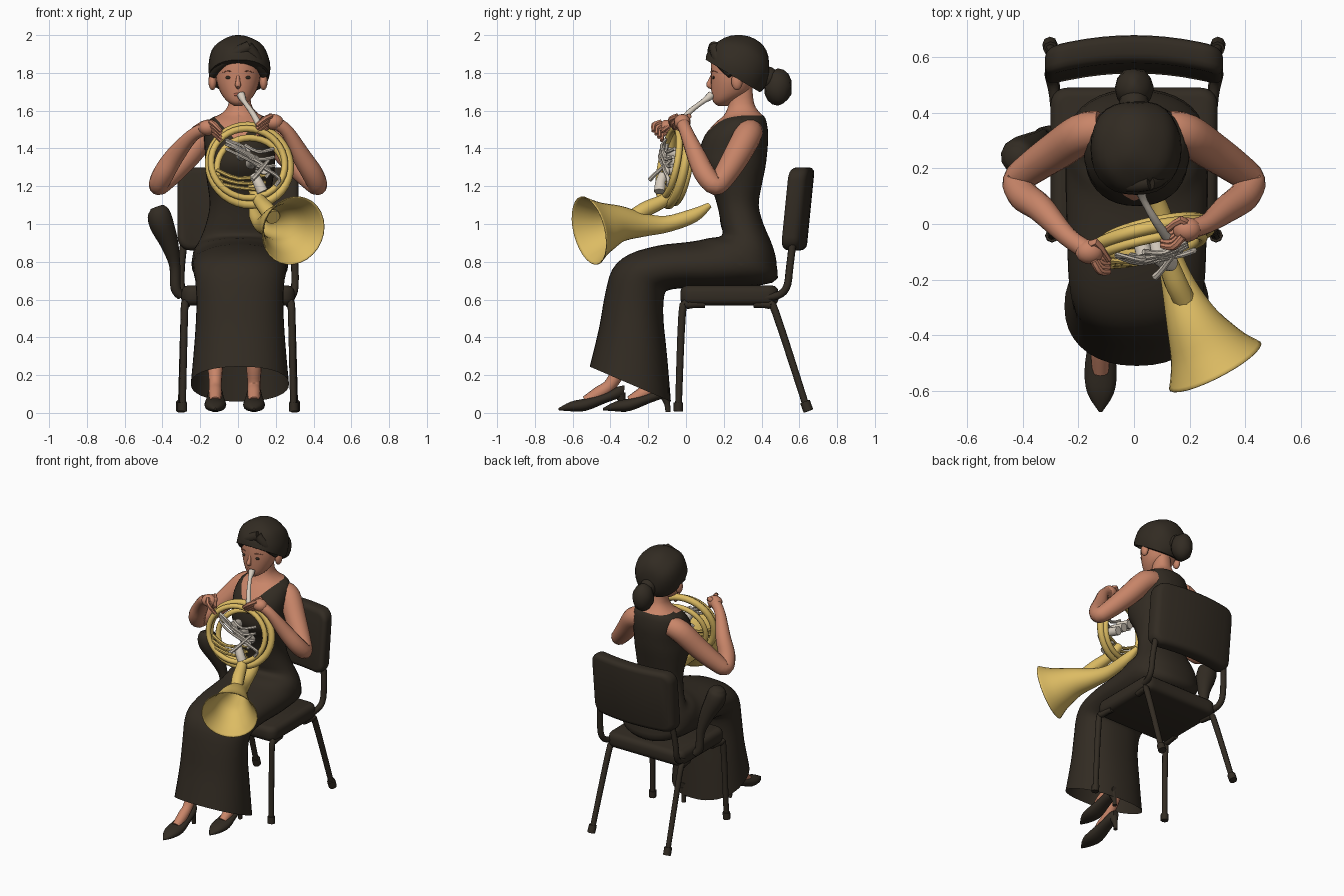
import bpy, bmesh, math
from mathutils import Vector, Matrix

if "Cube" in bpy.data.objects:
    bpy.data.objects.remove(bpy.data.objects["Cube"])

def mat(name, c):
    m = bpy.data.materials.new(name)
    m.diffuse_color = (*c, 1)
    m.use_nodes = True
    m.node_tree.nodes["Principled BSDF"].inputs["Base Color"].default_value = m.diffuse_color
    return m

DARK = mat("dark_brown", (0.032, 0.0245, 0.0165))
SKIN = mat("skin", (0.58, 0.235, 0.14))
GOLD = mat("brass", (0.72, 0.5, 0.125))
SILVER = mat("silver", (0.68, 0.61, 0.52))
LIP = mat("lips", (0.43, 0.13, 0.085))
BROW = mat("brow_brown", (0.24, 0.085, 0.05))

def finish(name, bm, m, angle=50):
    bmesh.ops.recalc_face_normals(bm, faces=bm.faces)
    me = bpy.data.meshes.new(name)
    bm.to_mesh(me)
    bm.free()
    ob = bpy.data.objects.new(name, me)
    bpy.context.collection.objects.link(ob)
    me.materials.append(m)
    bpy.ops.object.select_all(action='DESELECT')
    ob.select_set(True)
    bpy.context.view_layer.objects.active = ob
    bpy.ops.object.shade_smooth_by_angle(angle=math.radians(angle))
    return ob

def spline(pts, n):
    """Catmull-Rom through tuples of any length."""
    out = []
    for i in range(len(pts) - 1):
        a, b, c, d = pts[max(i-1, 0)], pts[i], pts[i+1], pts[min(i+2, len(pts)-1)]
        for k in range(n):
            t = k / n
            out.append(tuple(0.5*(2*q + (r-p)*t + (2*p-5*q+4*r-s)*t*t + (3*q-p-3*r+s)*t**3)
                             for p, q, r, s in zip(a, b, c, d)))
    return out + [tuple(pts[-1])]

def skin_rings(name, rings, m, caps=(True, True), closed=False, cuts=()):
    bm = bmesh.new()
    vs = [[bm.verts.new(p) for p in r] for r in rings]
    pairs = list(zip(vs, vs[1:])) + ([(vs[-1], vs[0])] if closed else [])
    for a, b in pairs:
        for i in range(len(a)):
            j = (i + 1) % len(a)
            bm.faces.new((a[i], a[j], b[j], b[i]))
    if not closed:
        for r, c in zip((vs[0], vs[-1]), caps):
            if c:
                bm.faces.new(r)
    for co, no in cuts:
        bmesh.ops.bisect_plane(bm, geom=bm.verts[:] + bm.edges[:] + bm.faces[:], plane_co=co, plane_no=no)
    return finish(name, bm, m)

def sweep(name, pts, m, n=4, sides=10, caps=(True, True), closed=False):
    """Round tube along (x, y, z, radius) points."""
    p = pts if closed else spline(pts, n)
    pos = [Vector(q[:3]) for q in p]
    rings, u, last = [], None, None
    for i, q in enumerate(pos):
        nxt = pos[(i+1) % len(pos)] if closed else pos[min(i+1, len(pos)-1)]
        prv = pos[i-1] if closed else pos[max(i-1, 0)]
        t = (nxt - prv).normalized()
        u = t.orthogonal().normalized() if u is None else last.rotation_difference(t) @ u
        last, v, r = t, t.cross(u), max(p[i][3], 0.002)
        rings.append([q + r*(math.cos(a)*u + math.sin(a)*v)
                      for a in (2*math.pi*k/sides for k in range(sides))])
    return skin_rings(name, rings, m, caps, closed)

def loft(name, prof, m, cx=0, n=3, sides=24, caps=(True, True), e=0.9, cuts=()):
    """Oval rings given as (front y, front z, back y, back z, half width)."""
    rings = []
    for fy, fz, by, bz, hw in spline(prof, n):
        ring = []
        for k in range(sides):
            a = 2*math.pi*k/sides
            c, s = (math.copysign(abs(f)**e, f) for f in (math.cos(a), math.sin(a)))
            ring.append((cx + hw*c, (fy+by)/2 + s*(fy-by)/2, (fz+bz)/2 + s*(fz-bz)/2))
        rings.append(ring)
    return skin_rings(name, rings, m, caps, cuts=cuts)

def ball(name, c, r, m, cut=None, seg=20, e=1, wave=0):
    bm = bmesh.new()
    bmesh.ops.create_uvsphere(bm, u_segments=seg, v_segments=seg*2//3, radius=1)
    for v in bm.verts:
        w = 1 + wave*math.sin(5*v.co.x + 2)*math.cos(6*v.co.z + 3*v.co.y)
        v.co = [c[i] + r[i]*w*math.copysign(abs(v.co[i])**e, v.co[i]) for i in range(3)]
    if cut:
        g = bm.verts[:] + bm.edges[:] + bm.faces[:]
        res = bmesh.ops.bisect_plane(bm, geom=g, plane_co=cut[0], plane_no=cut[1], clear_outer=True)
        bmesh.ops.holes_fill(bm, edges=[x for x in res["geom_cut"] if isinstance(x, bmesh.types.BMEdge)])
    return finish(name, bm, m)

def slab(name, size, c, corner, axis, bev, m, bend=None):
    """Board with round corners about one axis, soft rims and optional bend."""
    bm = bmesh.new()
    bmesh.ops.create_cube(bm, size=1, matrix=Matrix.Translation(c) @ Matrix.Diagonal((*size, 1)))
    along = [e for e in bm.edges if abs((e.verts[0].co - e.verts[1].co).normalized()[axis]) > .9]
    bmesh.ops.bevel(bm, geom=along, offset=corner, segments=5, affect='EDGES', profile=0.5)
    rim = [e for e in bm.edges if e.calc_face_angle(0) > 1.2]
    bmesh.ops.bevel(bm, geom=rim, offset=bev, segments=3, affect='EDGES', profile=0.5)
    for k in range(-4, 5):
        bmesh.ops.bisect_plane(bm, geom=bm.verts[:] + bm.edges[:] + bm.faces[:],
                               plane_co=(k*size[0]/11, 0, 0), plane_no=(1, 0, 0))
    if bend:
        for v in bm.verts:
            v.co.y += bend(v.co)
    return finish(name, bm, m)

# Body and long dress in one loft, from neck over the lap to the open hem
body = loft("dress_body", [
    (.235, 1.72, .35, 1.74, .055), (.225, 1.63, .36, 1.64, .06), (.2, 1.575, .39, 1.59, .10),
    (.16, 1.54, .42, 1.56, .165), (.1, 1.47, .435, 1.48, .19), (.07, 1.38, .43, 1.38, .185),
    (.07, 1.3, .42, 1.3, .185), (.13, 1.2, .4, 1.2, .17), (.165, 1.1, .385, 1.1, .16),
    (.185, 1.0, .41, 1.0, .18), (.19, .94, .46, .88, .215), (.12, .925, .48, .78, .245),
    (.05, .91, .46, .69, .255), (-.03, .9, .2, .66, .255), (-.15, .885, 0, .66, .25),
    (-.3, .84, -.09, .65, .245), (-.39, .76, -.115, .62, .235), (-.43, .62, -.12, .5, .23),
    (-.46, .45, -.1, .3, .24), (-.51, .245, -.08, .06, .26)], DARK, cx=.01, sides=36, caps=(True, False),
    cuts=[((0, 0, 1.43), (-1.1, 0, 1)), ((0, 0, 1.43), (1.1, 0, 1)), ((0, 0, 1.575), (0, 0, 1)), ((0, .29, 0), (0, 1, 0))])
body.data.materials.append(SKIN)
for f in body.data.polygons:
    x, y, z = f.center
    if z > 1.575 or (y < .29 and z > 1.43 + abs(x) * 1.1):
        f.material_index = 1

# Head, face, hair
loft("head", [(.17, 1.625, .22, 1.625, .02), (.145, 1.645, .28, 1.66, .06), (.135, 1.69, .34, 1.7, .092),
              (.132, 1.76, .37, 1.76, .115), (.132, 1.83, .4, 1.83, .12), (.145, 1.9, .39, 1.9, .11),
              (.2, 1.95, .35, 1.95, .06)], SKIN, e=1)
sweep("nose", [(0, .14, 1.79, .008), (0, .128, 1.755, .012), (0, .122, 1.735, .016), (0, .14, 1.72, .008)], SKIN, 2, 8)
ball("lips", (0, .138, 1.685), (.026, .008, .009), LIP, seg=10)
for s in (-1, 1):
    ball("eye", (s*.05, .146, 1.775), (.018, .007, .009), DARK, seg=10)
    sweep("eyebrow", [(s*.025, .139, 1.802, .004), (s*.05, .145, 1.81, .004), (s*.08, .168, 1.802, .003)], BROW, 2, 6)
    ball("ear", (s*.135, .27, 1.755), (.022, .03, .047), SKIN, seg=12)
ball("hair", (.006, .272, 1.825), (.163, .172, .172), DARK, ((0, .1, 1.872), (0, -.6, -1)), 28, .9, .025)
sweep("hair_fringe", [(.06, .15, 1.94, .03), (-.02, .145, 1.9, .032), (-.09, .18, 1.85, .032), (-.135, .24, 1.79, .022)], DARK)
sweep("hair_side", [(.05, .15, 1.94, .03), (.1, .175, 1.87, .032), (.138, .24, 1.79, .022)], DARK)
ball("hair_bun", (0, .487, 1.725), (.07, .075, .095), DARK, seg=12, wave=.05)
ball("bun_base", (0, .43, 1.775), (.055, .06, .06), DARK, seg=12)

# Arms and hands
def arm(s, wrist, palm, tip):
    sweep("arm", [(s*.12, .34, 1.49, .068), (s*.185, .325, 1.465, .074), (s*.275, .265, 1.355, .07),
                  (s*.37, .2, 1.25, .06), (s*.42, .155, 1.205, .053), (s*.395, .1, 1.265, .056),
                  (s*.335, .055, 1.36, .05), (*wrist, .035), (*palm, .036)], SKIN, 4, 14)
    w, p, t = Vector(wrist), Vector(palm), Vector(tip)
    ball("palm", p, (.052, .045, .042), SKIN, seg=14)
    for k in range(4):
        o = Vector((0, -.022 + .015*k, .022 - .017*k))
        a, b = p + o + (p - w)*.2, p + o + (t - p)*.55 + Vector((0, -.02, .015))
        sweep("finger", [(*a, .014), (*b, .014), (*(t + o), .011)], SKIN, 3, 7)
    sweep("thumb", [(*p, .018), (*(p + Vector((-s*.02, .035, .03))), .015),
                    (*(t + Vector((0, .02, .02))), .011)], SKIN, 3, 7)

arm(1, (.26, 0, 1.49), (.19, -.02, 1.54), (.1, -.055, 1.5))
arm(-1, (-.24, -.045, 1.47), (-.16, -.1, 1.51), (-.09, -.15, 1.47))

# Legs and heeled shoes
for x, d in ((-.12, 0), (.085, .235)):
    sweep("leg", [(x, -.24 + d*.1, .42, .055), (x, -.34 + d*.65, .25, .042), (x, -.4 + d, .15, .034),
                  (x, -.46 + d, .105, .036), (x, -.53 + d, .06, .03)], SKIN)
    loft("shoe", [(-.675 + d, .025, -.675 + d, .014, .006), (-.61 + d, .06, -.61 + d, .008, .047),
                  (-.53 + d, .078, -.53 + d, .01, .058), (-.43 + d, .105, -.43 + d, .05, .046),
                  (-.36 + d, .14, -.36 + d, .075, .038), (-.325 + d, .145, -.33 + d, .085, .022)], DARK, cx=x, sides=14)
    sweep("shoe_heel", [(x, -.35 + d, .1, .03), (x, -.335 + d, .05, .016), (x, -.33 + d, .005, .014)], DARK, 3, 8)

# Chair
slab("seat", (.6, .52, .105), (0, .23, .622), .06, 2, .035, DARK)
slab("backrest", (.64, .1, .44), (0, .565, 1.08), .07, 1, .032, DARK,
     lambda p: .045*(1 - (p.x/.32)**2) + .1*(p.z - 1.08))
for s in (-1, 1):
    sweep("front_leg", [(s*.27, .1, .575, .02), (s*.28, .01, .57, .02), (s*.284, -.02, .53, .02), (s*.294, -.04, .03, .018)], DARK, 4, 8)
    sweep("rear_leg", [(s*.27, .36, .575, .02), (s*.28, .44, .57, .02), (s*.284, .475, .53, .02), (s*.3, .635, .04, .018)], DARK, 4, 8)
    sweep("front_foot", [(s*.294, -.04, .055, .025), (s*.295, -.042, .008, .025)], DARK, 1, 8)
    sweep("rear_foot", [(s*.3, .63, .06, .027), (s*.302, .648, .01, .027)], DARK, 1, 8)
    sweep("back_post", [(s*.27, .3, .61, .02), (s*.285, .46, .615, .02), (s*.3, .53, .66, .02),
                        (s*.3, .55, .78, .02), (s*.28, .57, .95, .02)], DARK, 4, 8)
# Swivelled side arm of the chair
sweep("side_arm", [(-.3, .33, .62, .025), (-.33, .32, .66, .028), (-.335, .31, .78, .03), (-.365, .28, .9, .05),
                   (-.405, .25, 1.0, .066), (-.42, .24, 1.06, .06), (-.43, .24, 1.09, .035)], DARK, 4, 12)

# Horn: bell, throat and coils in a tilted plane
bell = sweep("horn_bell", [(.292, -.512, .965, .186), (.26, -.45, .98, .142), (.21, -.35, 1.0, .098),
                           (.16, -.22, .995, .062), (.125, -.1, 1.0, .044), (.095, .04, 1.045, .037),
                           (.075, .125, 1.1, .015)], GOLD, 4, 28, (False, True))
sol = bell.modifiers.new("wall", 'SOLIDIFY')
sol.thickness = .005
sweep("horn_throat", [(.187, -.285, 1.035, .04), (.15, -.21, 1.08, .042), (.11, -.11, 1.13, .034), (.07, -.06, 1.2, .026)], GOLD)

C, N = Vector((.055, -.055, 1.31)), Vector((.22, -1, .2)).normalized()
U = Vector((1, .22, 0)).normalized()
V = N.cross(U)
V = V if V.z > 0 else -V

def at(u, v, w, r):
    return (*(C + U*u + V*v + N*w), r)

def coil(u, v, w, a, b, r):
    sweep("horn_coil", [at(u + a*math.cos(t), v + b*math.sin(t), w, r)
                        for t in (2*math.pi*k/36 for k in range(36))], GOLD, sides=8, closed=True)

coil(.005, 0, 0, .218, .212, .024)
coil(-.01, .005, .035, .2, .187, .018)
coil(.02, -.02, -.03, .185, .175, .018)
for i in range(3):
    u, v = -.03 + .05*i, .06 - .045*i
    sweep("valve", [at(u, v, -.03, .03), at(u, v, .065, .03)], SILVER, 1, 12)
    sweep("valve_slide", [at(u - .1, v + .06, .055, .009), at(u, v, .075, .01), at(u + .08, v - .05, .06, .01),
                          at(u + .06, v - .09, .05, .009)], SILVER, 3, 7)
    sweep("cross_slide", [at(.13, .08 - .045*i, .05, .01), at(.04, .06 - .04*i, .07, .01), at(-.03, .1 - .03*i, .06, .01)], SILVER, 3, 7)
    sweep("valve_lever", [at(-.13, .13 - .025*i, .05, .008), at(-.05, .09 - .03*i, .085, .008), at(u, v, .075, .008)], SILVER, 3, 6)
    sweep("gold_slide", [at(-.18, -.03 - .035*i, .03, .011), at(-.07, -.08 - .025*i, .05, .011), at(.08, -.06 - .04*i, .04, .011)], GOLD, 3, 7)
sweep("throat_ferrule", [at(.015, -.06, .06, .024), at(.035, -.11, .07, .029), at(.055, -.155, .07, .031)], SILVER, 2, 12)
sweep("front_slide", [at(.1, .02, .05, .01), at(.03, -.06, .1, .011), at(-.01, -.1, .12, .013)], SILVER, 3, 7)
sweep("mouthpiece", [(.015, .135, 1.685, .022), (.022, .12, 1.67, .02), (.035, .085, 1.645, .013),
                     (.075, .015, 1.59, .015), (.12, -.05, 1.51, .018)], SILVER, 3, 10)
